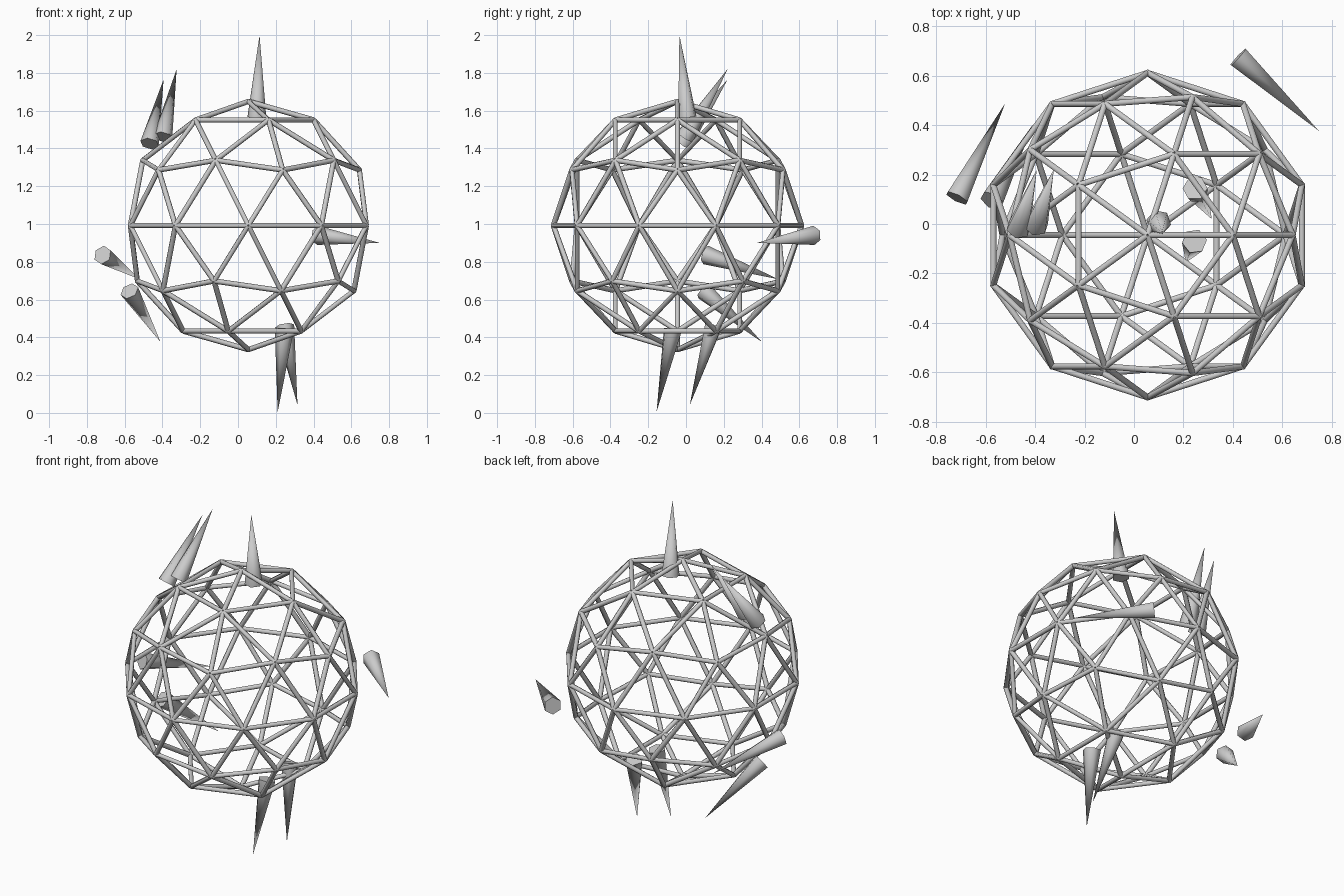
import bpy, bmesh, math
from mathutils import Vector, Matrix

if "Cube" in bpy.data.objects:
    bpy.data.objects.remove(bpy.data.objects["Cube"])

CENTRE = Vector((0.055, -0.045, 0.992))
RADIUS = 0.657


def add_rod(bm, a, b, r1, r2, sides):
    """Cone or cylinder from a (radius r1) to b (radius r2)."""
    a, b = Vector(a), Vector(b)
    d = b - a
    rot = d.to_track_quat('Z', 'Y').to_matrix().to_4x4()
    bmesh.ops.create_cone(bm, cap_ends=True, segments=sides, radius1=r1, radius2=r2,
                          depth=d.length, matrix=Matrix.Translation((a + b) / 2) @ rot)


def finish(bm, name):
    mesh = bpy.data.meshes.new(name)
    bm.to_mesh(mesh)
    bm.free()
    ob = bpy.data.objects.new(name, mesh)
    bpy.context.collection.objects.link(ob)
    bpy.ops.object.select_all(action='DESELECT')
    ob.select_set(True)
    bpy.context.view_layer.objects.active = ob
    bpy.ops.object.shade_smooth_by_angle(angle=math.radians(65))
    return ob


# Geodesic cage: one strut along every edge of a subdivided icosphere
guide = bmesh.new()
bmesh.ops.create_icosphere(guide, subdivisions=2, radius=RADIUS,
                           matrix=Matrix.Translation(CENTRE))
cage = bmesh.new()
for e in guide.edges:
    add_rod(cage, e.verts[0].co, e.verts[1].co, 0.014, 0.014, 6)
guide.free()
finish(cage, "geodesic_cage")

# Loose spikes: base centre, tip
spikes = {
    "top_spike": ((0.10, 0.007, 1.565), (0.114, -0.035, 2.0)),
    "upper_left_spike_inner": ((-0.397, -0.005, 1.46), (-0.325, 0.22, 1.82)),
    "upper_left_spike_outer": ((-0.468, -0.018, 1.425), (-0.394, 0.22, 1.765)),
    "right_spike": ((0.422, 0.677, 0.94), (0.75, 0.376, 0.90)),
    "left_spike_high": ((-0.717, 0.105, 0.836), (-0.522, 0.488, 0.708)),
    "left_spike_low": ((-0.575, 0.095, 0.645), (-0.41, 0.402, 0.375)),
    "bottom_spike_front": ((0.245, -0.07, 0.44), (0.21, -0.156, 0.005)),
    "bottom_spike_back": ((0.247, 0.145, 0.46), (0.315, 0.02, 0.042)),
}
for name, (base, tip) in spikes.items():
    bm = bmesh.new()
    add_rod(bm, base, tip, 0.051, 0.0, 6)
    bmesh.ops.remove_doubles(bm, verts=bm.verts, dist=1e-5)
    finish(bm, name)
